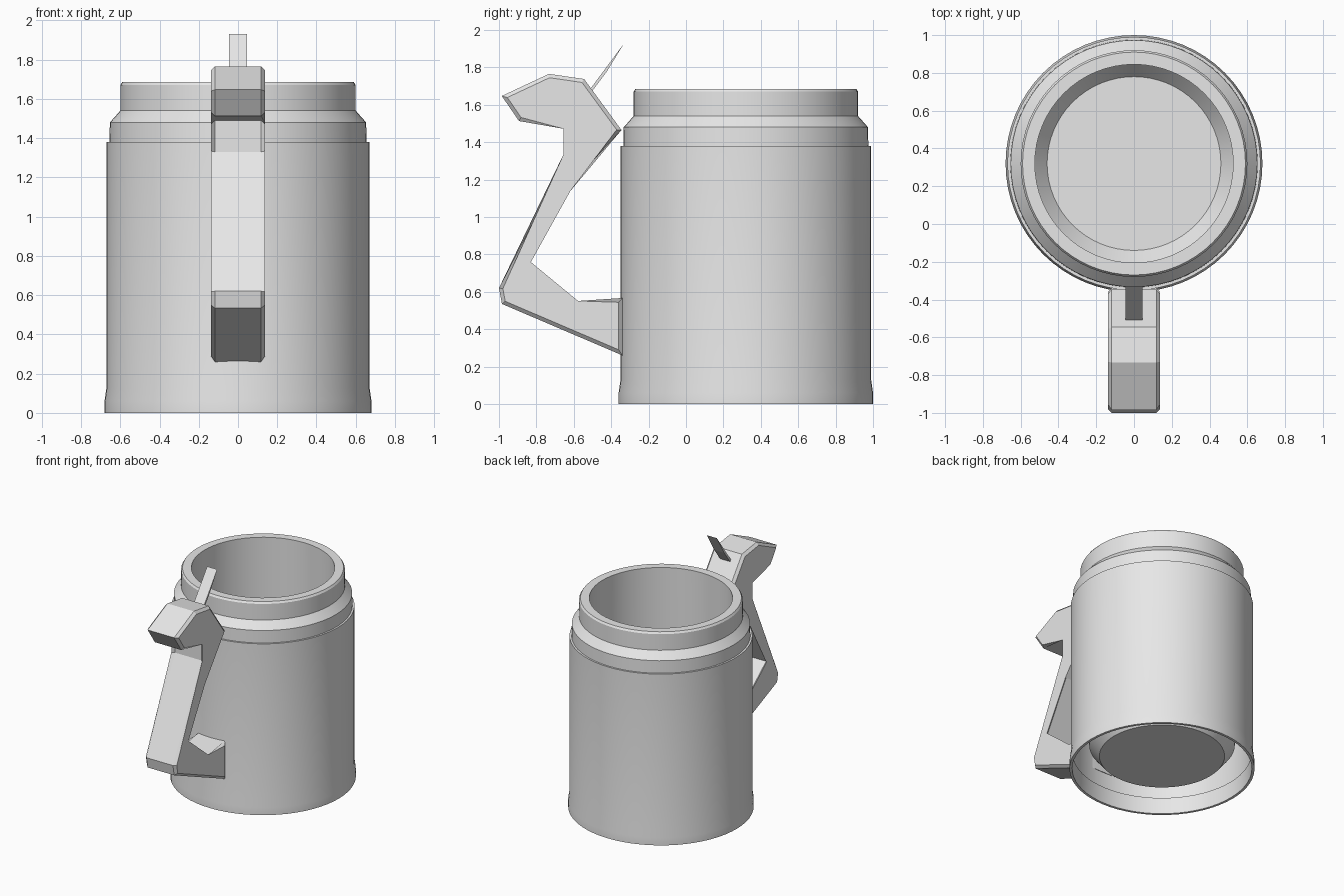
import bpy, bmesh, math

if "Cube" in bpy.data.objects:
    bpy.data.objects.remove(bpy.data.objects["Cube"])

grey = bpy.data.materials.new("plain grey")
grey.diffuse_color = (0.8, 0.8, 0.8, 1)
grey.use_nodes = True
grey.node_tree.nodes["Principled BSDF"].inputs["Base Color"].default_value = grey.diffuse_color
CENTRE_Y = 0.32
SIDES = 64


def add_object(name, bm):
    mesh = bpy.data.meshes.new(name)
    bm.to_mesh(mesh)
    bm.free()
    mesh.materials.append(grey)
    obj = bpy.data.objects.new(name, mesh)
    bpy.context.collection.objects.link(obj)
    return obj


def lathe(name, profile):
    """Revolve (radius, z) points; the last ring is capped."""
    bm = bmesh.new()
    rings = []
    for r, z in profile:
        rings.append([bm.verts.new((r * math.cos(a), CENTRE_Y + r * math.sin(a), z))
                      for a in (2 * math.pi * i / SIDES for i in range(SIDES))])
    for low, high in zip(rings, rings[1:]):
        for i in range(SIDES):
            k = (i + 1) % SIDES
            bm.faces.new((low[i], low[k], high[k], high[i]))
    bm.faces.new(rings[-1])
    return add_object(name, bm)


def plate(name, outline, half, chamfer=0):
    """Extrude a (y, z) outline along x, with chamfered side edges."""
    bm = bmesh.new()
    a = [bm.verts.new((-half, y, z)) for y, z in outline]
    b = [bm.verts.new((half, y, z)) for y, z in outline]
    caps = [bm.faces.new(a), bm.faces.new(b[::-1])]
    n = len(outline)
    for i in range(n):
        k = (i + 1) % n
        bm.faces.new((a[k], a[i], b[i], b[k]))
    if chamfer:
        edges = list({e for f in caps for e in f.edges})
        bmesh.ops.bevel(bm, geom=edges, offset=chamfer, segments=1,
                        affect='EDGES', profile=0.5)
    bmesh.ops.recalc_face_normals(bm, faces=bm.faces)
    return add_object(name, bm)


# Hollow body: base lip, outer wall, stepped neck, rim, inner cup and floor
body = lathe("mug_body", [
    (0.655, 0.13), (0.66, 0.0), (0.68, 0.0), (0.68, 0.06), (0.67, 0.13),
    (0.67, 1.38), (0.655, 1.38), (0.653, 1.48), (0.60, 1.54), (0.60, 1.67),
    (0.59, 1.685), (0.525, 1.685), (0.535, 0.20), (0.46, 0.107)])
bpy.context.view_layer.objects.active = body
body.select_set(True)
bpy.ops.object.shade_smooth_by_angle(angle=math.radians(20))
body.select_set(False)

# Angular handle with a hooked top
plate("handle", [
    (-0.345, 1.465), (-0.545, 1.738), (-0.733, 1.765), (-0.985, 1.647),
    (-0.893, 1.513), (-0.635, 1.49), (-0.635, 1.33), (-1.0, 0.62),
    (-0.984, 0.535), (-0.34, 0.26), (-0.34, 0.567), (-0.583, 0.53),
    (-0.855, 0.754), (-0.635, 1.15)], 0.138, 0.02)

# Thin thumb tab on the handle top
plate("thumb_tab", [(-0.515, 1.68), (-0.50, 1.675), (-0.425, 1.775), (-0.33, 1.93)], 0.045)
